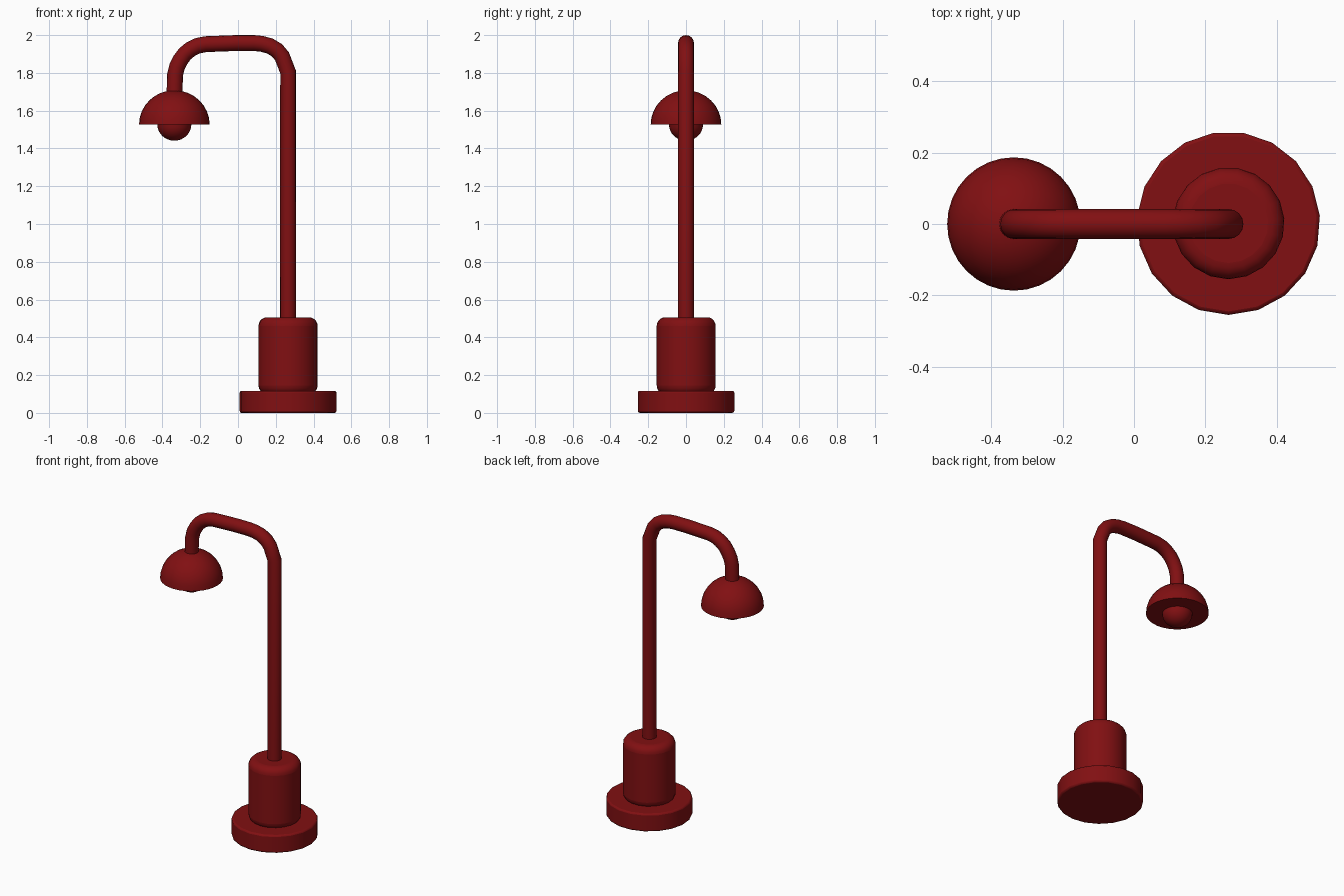
import bpy, bmesh
from math import pi, radians

if "Cube" in bpy.data.objects:
    bpy.data.objects.remove(bpy.data.objects["Cube"])

red = bpy.data.materials.new("dark_red")
red.diffuse_color = (0.22, 0.005, 0.006, 1)
red.use_nodes = True
red.node_tree.nodes["Principled BSDF"].inputs["Base Color"].default_value = red.diffuse_color

BASE_X, HEAD_X = 0.265, -0.337


def finish(name, angle=35):
    ob = bpy.context.object
    ob.name = name
    ob.data.materials.clear()
    ob.data.materials.append(red)
    bpy.ops.object.shade_smooth_by_angle(angle=radians(angle))
    return ob


def disc(name, radius, z0, z1, bevel, segments):
    bpy.ops.mesh.primitive_cylinder_add(
        vertices=19, radius=radius, depth=z1 - z0,
        location=(BASE_X, 0.002, (z0 + z1) / 2), rotation=(0, 0, pi))
    ob = finish(name)
    m = ob.modifiers.new("rounded_edge", 'BEVEL')
    m.width, m.segments, m.limit_method = bevel, segments, 'ANGLE'
    return ob


def half_sphere(name, radius, z, height, upper):
    bpy.ops.mesh.primitive_uv_sphere_add(segments=32, ring_count=16, radius=1,
                                         location=(HEAD_X, 0, z))
    ob = bpy.context.object
    bm = bmesh.new()
    bm.from_mesh(ob.data)
    cut = bmesh.ops.bisect_plane(
        bm, geom=bm.verts[:] + bm.edges[:] + bm.faces[:], dist=1e-4,
        plane_co=(0, 0, 0), plane_no=(0, 0, 1),
        clear_inner=upper, clear_outer=not upper)
    # close the flat side
    bmesh.ops.holes_fill(bm, edges=[e for e in bm.edges if e.is_boundary])
    bmesh.ops.scale(bm, vec=(radius, radius, height), verts=bm.verts)
    bmesh.ops.recalc_face_normals(bm, faces=bm.faces)
    bm.to_mesh(ob.data)
    bm.free()
    return finish(name)


# stepped base
disc("base_plate", 0.257, 0.0, 0.117, 0.01, 2)
disc("base_column", 0.157, 0.10, 0.506, 0.045, 5)

# bent pole swept along a path
path = [(0.265, 0.46), (0.265, 1.805), (0.233, 1.888), (0.206, 1.920),
        (0.167, 1.943), (0.125, 1.954), (0.085, 1.958), (-0.01, 1.958),
        (-0.172, 1.952), (-0.215, 1.943), (-0.25, 1.926), (-0.281, 1.901),
        (-0.305, 1.868), (-0.323, 1.832), (-0.333, 1.79), (HEAD_X, 1.67)]
curve = bpy.data.curves.new("pole", 'CURVE')
curve.dimensions = '3D'
curve.bevel_depth = 0.042
curve.bevel_resolution = 6
curve.use_fill_caps = True
spline = curve.splines.new('POLY')
spline.points.add(len(path) - 1)
for p, (x, z) in zip(spline.points, path):
    p.co = (x, 0, z, 1)
pole = bpy.data.objects.new("pole", curve)
bpy.context.collection.objects.link(pole)
bpy.ops.object.select_all(action='DESELECT')
pole.select_set(True)
bpy.context.view_layer.objects.active = pole
bpy.ops.object.convert(target='MESH')
finish("pole", 45)

# lamp head
half_sphere("lamp_shade", 0.187, 1.526, 0.182, True)
half_sphere("bulb", 0.09, 1.527, 0.086, False)
